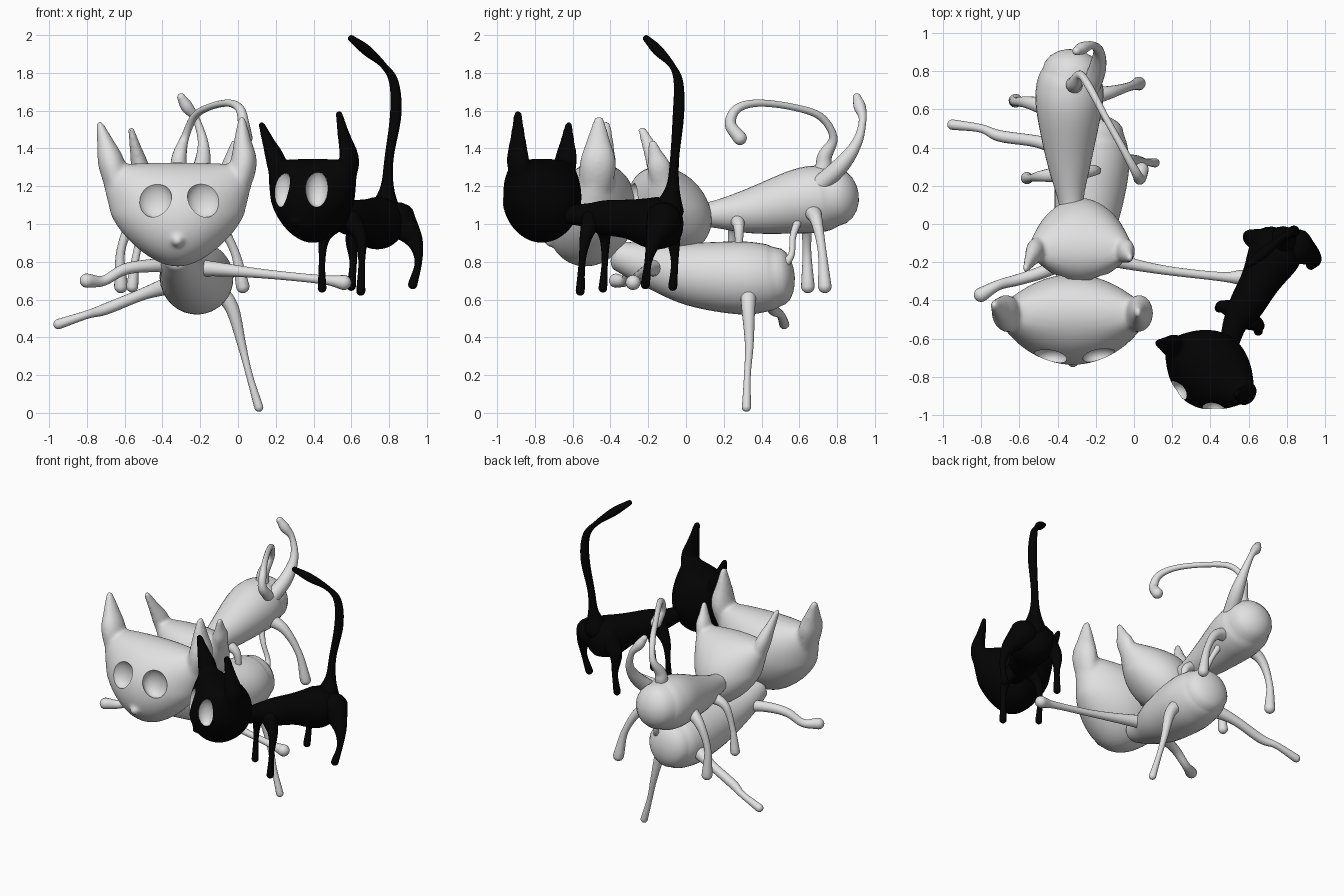
import bpy, bmesh, math
from mathutils import Vector, Matrix
from mathutils.bvhtree import BVHTree

if "Cube" in bpy.data.objects:
    bpy.data.objects.remove(bpy.data.objects["Cube"])


def material(name, v):
    m = bpy.data.materials.new(name)
    m.diffuse_color = (v, v, v, 1)
    m.use_nodes = True
    m.node_tree.nodes["Principled BSDF"].inputs["Base Color"].default_value = m.diffuse_color
    return m


WHITE = material("pale_grey_fur", 0.75)
BLACK = material("black_fur", 0.001)
EYE = material("pale_eye", 0.75)


def spline(pts, steps=6):
    """Catmull-Rom samples through (x, y, z, radius) points."""
    p = [Vector(q) for q in pts]
    p = [2 * p[0] - p[1]] + p + [2 * p[-1] - p[-2]]
    out = []
    for i in range(1, len(p) - 2):
        a, b, c, d = p[i - 1:i + 3]
        for s in range(steps):
            t = s / steps
            out.append(0.5 * (2 * b + (c - a) * t + (2 * a - 5 * b + 4 * c - d) * t * t
                              + (3 * b - a - 3 * c + d) * t ** 3))
    return out + [p[-2]]


def add_tube(bm, pts, sides=16, cap=1.0, stretch=Vector()):
    """Tapered tube with rounded ends; stretch widens it along one direction."""
    s = spline(pts)
    centres = [q.to_3d() for q in s]
    radii = [max(q[3], 0.005) for q in s]
    d0 = (centres[0] - centres[1]).normalized()
    d1 = (centres[-1] - centres[-2]).normalized()
    c0, c1, r0, r1 = centres[0], centres[-1], radii[0], radii[-1]
    for a in (18, 36, 54, 70, 85):
        h, k = cap * math.sin(math.radians(a)), math.cos(math.radians(a))
        centres.insert(0, c0 + d0 * h * r0)
        radii.insert(0, r0 * k)
        centres.append(c1 + d1 * h * r1)
        radii.append(r1 * k)
    prev, rings = None, []
    for i, c in enumerate(centres):
        d = (centres[min(i + 1, len(centres) - 1)] - centres[max(i - 1, 0)]).normalized()
        n = d.orthogonal().normalized() if prev is None else prev.rotation_difference(d) @ n
        prev = d
        b = d.cross(n)
        ring = []
        for j in range(sides):
            a = 2 * math.pi * j / sides
            off = radii[i] * (n * math.cos(a) + b * math.sin(a))
            ring.append(bm.verts.new(c + off + stretch * off.dot(stretch)))
        rings.append(ring)
    for r, q in zip(rings, rings[1:]):
        for j in range(sides):
            k = (j + 1) % sides
            bm.faces.new((r[j], r[k], q[k], q[j]))
    bm.faces.new(rings[0][::-1])
    bm.faces.new(rings[-1])


def make_object(name, bm, *mats):
    bmesh.ops.recalc_face_normals(bm, faces=bm.faces)
    me = bpy.data.meshes.new(name)
    bm.to_mesh(me)
    bm.free()
    for m in mats:
        me.materials.append(m)
    me.shade_smooth()
    ob = bpy.data.objects.new(name, me)
    bpy.context.collection.objects.link(ob)
    return ob


def tube(name, mat, *pts, sides=16, cap=1.0):
    bm = bmesh.new()
    add_tube(bm, pts, sides, cap)
    return make_object(name, bm, mat)


def head(name, mat, centre, zbot, ztop, W, D, angle, lean, tips, eye):
    """Round bowl rising to a straight ridge, with blended ears, nose and hollow eyes."""
    place = Matrix.Translation((*centre, 0)) @ Matrix.Rotation(math.radians(angle), 4, 'Z')
    H = ztop - zbot
    bm = bmesh.new()
    bmesh.ops.create_uvsphere(bm, u_segments=64, v_segments=48, radius=1)
    for v in bm.verts:
        u, f, w = v.co
        if w < 0:
            u *= 0.84 + 0.28 * w
        else:
            u *= (0.84 + 0.16 * w) / max(math.sqrt(max(1 - w * w, 0)), 0.36)
        z = w * H / 2
        v.co = place @ Vector((u * W, f * D * (1.02 - 0.2 * u * u) + lean * z, z + zbot + H / 2))
    bvh = BVHTree.FromBMesh(bm)
    fwd = place.to_3x3() @ Vector((0, 1, 0))

    def on_face(x, z):
        return bvh.ray_cast(place @ Vector((x, -2, z)), fwd)[0]

    # ears
    for side, tip in zip((-1, 1), tips):
        tip = Vector(tip)
        base = place @ Vector((side * 0.72 * W, lean * H * 0.25, ztop - 0.34 * H))
        mid = place @ Vector((side * 0.83 * W, lean * H * 0.5, ztop - 0.01))
        add_tube(bm, [(*base, 0.14 * W), (*mid, 0.17 * W),
                      (*mid.lerp(tip, 0.5), 0.11 * W), (*mid.lerp(tip, 0.93), 0.012 + 0.02 * W)],
                 stretch=fwd * 0.6)
    # nose
    nose = on_face(0, zbot + 0.25 * H)
    bmesh.ops.create_uvsphere(bm, u_segments=16, v_segments=10, radius=0.08 * W,
                              matrix=Matrix.Translation(nose))
    ob = make_object(name, bm, mat, EYE)
    m = ob.modifiers.new("blend", 'REMESH')
    m.mode, m.voxel_size, m.use_smooth_shade = 'VOXEL', 0.011, True
    m = ob.modifiers.new("soften", 'SMOOTH')
    m.factor, m.iterations = 0.5, 12
    # eye sockets: spacing, half width, half height, sideways shift
    cutters, frames = [], []
    for side in (-1, 1):
        spot = on_face(side * eye[0] + eye[3], zbot + 0.65 * H)
        fr = (Matrix.Translation(spot) @ place.to_3x3().to_4x4()
              @ Matrix.Diagonal((eye[1], 0.06, eye[2], 1)))
        cb = bmesh.new()
        bmesh.ops.create_uvsphere(cb, u_segments=32, v_segments=20, radius=1, matrix=fr)
        cut = make_object("eye_cutter", cb)
        cut.hide_render = True
        m = ob.modifiers.new("eye", 'BOOLEAN')
        m.operation, m.object, m.solver = 'DIFFERENCE', cut, 'EXACT'
        cutters.append(cut)
        frames.append(fr.inverted())
    dg = bpy.context.evaluated_depsgraph_get()
    me = bpy.data.meshes.new_from_object(ob.evaluated_get(dg))
    ob.modifiers.clear()
    ob.data = me
    me.materials.clear()
    me.materials.append(mat)
    me.materials.append(EYE)
    for p in me.polygons:
        p.material_index = int(any((f @ p.center).length < 1.004 for f in frames))
    me.shade_smooth()
    me.set_sharp_from_angle(angle=math.radians(45))
    for c in cutters:
        bpy.data.objects.remove(c)


# lower pale cat, sprawled
head("lower_cat_head", WHITE, (-0.32, -0.5), 0.775, 1.325, 0.42, 0.23, 0, 0.12,
     [(-0.735, -0.42, 1.54), (0.02, -0.46, 1.57)], (0.13, 0.09, 0.1, 0.01))
tube("lower_cat_body", WHITE, (-.32, -.35, .83, .08), (-.3, -.2, .785, .115), (-.25, .03, .735, .167),
     (-.22, .28, .715, .193), (-.215, .42, .715, .18), (-.21, .49, .72, .155), sides=32, cap=0.55)
tube("lower_cat_front_leg_left", WHITE, (-.28, -.15, .78, .045), (-.45, -.24, .78, .035),
     (-.6, -.29, .76, .03), (-.71, -.32, .7, .027), (-.8, -.37, .7, .038))
tube("lower_cat_front_leg_right", WHITE, (-.24, -.15, .77, .05), (-.1, -.19, .76, .037),
     (.15, -.24, .735, .024), (.45, -.275, .705, .024), (.56, -.28, .69, .04))
tube("lower_cat_back_leg_left", WHITE, (-.35, .38, .68, .05), (-.5, .43, .63, .032),
     (-.7, .46, .55, .03), (-.8, .5, .52, .022), (-.95, .52, .47, .027))
tube("lower_cat_back_leg_right", WHITE, (-.1, .33, .65, .045), (-.03, .33, .55, .036),
     (.02, .335, .36, .023), (.06, .325, .2, .018), (.11, .32, .03, .024))
tube("lower_cat_tail", WHITE, (-.13, .48, .75, .035), (-.15, .555, .83, .018), (-.2, .57, .95, .018),
     (-.27, .64, 1.12, .03), (-.31, .72, 1.28, .042), (-.31, .735, 1.36, .038), (-.28, .78, 1.46, .022),
     (-.23, .71, 1.57, .02), (-.15, .56, 1.62, .018), (-.05, .38, 1.64, .019),
     (.01, .27, 1.61, .024), (.03, .235, 1.53, .03), (.04, .285, 1.455, .037))

# upper pale cat, standing across it
head("upper_cat_head", WHITE, (-0.28, -0.085), 0.855, 1.305, 0.285, 0.21, 0, -0.25,
     [(-0.57, -0.24, 1.515), (-0.02, -0.18, 1.44)], (0.1, 0.06, 0.07, 0))
tube("upper_cat_body", WHITE, (-.31, 0, 1.05, .06), (-.33, .13, 1.05, .068), (-.34, .35, 1.07, .122),
     (-.34, .6, 1.12, .172), (-.335, .72, 1.135, .175), (-.325, .79, 1.145, .155), sides=32, cap=0.8)
tube("upper_cat_front_leg_left", WHITE, (-.38, .26, 1.03, .045), (-.49, .25, .98, .028),
     (-.54, .24, .83, .02), (-.56, .24, .67, .032))
tube("upper_cat_front_leg_right", WHITE, (-.3, .27, 1.03, .045), (-.21, .28, .98, .028),
     (-.19, .28, .86, .02), (-.19, .28, .7, .03))
tube("upper_cat_back_leg_left", WHITE, (-.42, .6, 1.1, .055), (-.55, .635, 1.02, .033),
     (-.62, .64, .86, .023), (-.62, .645, .67, .036))
tube("upper_cat_back_leg_right", WHITE, (-.26, .66, 1.08, .055), (-.12, .69, 1.02, .033),
     (-.02, .72, .86, .023), (.025, .735, .67, .036))
tube("upper_cat_tail", WHITE, (-.23, .7, 1.2, .05), (-.19, .82, 1.31, .045), (-.185, .905, 1.43, .028),
     (-.22, .935, 1.55, .02), (-.27, .92, 1.62, .032), (-.3, .905, 1.67, .022))

# black cat
head("black_cat_head", BLACK, (0.395, -0.763), 0.9, 1.345, 0.28, 0.203, -33, 0,
     [(0.12, -0.62, 1.54), (0.53, -0.89, 1.605)], (0.105, 0.06, 0.1, 0.025))
tube("black_cat_body", BLACK, (.5, -.62, 1.05, .05), (.53, -.52, 1.045, .065), (.58, -.44, 1.035, .09),
     (.66, -.3, 1.025, .105), (.73, -.17, 1.005, .138), (.765, -.1, 1.01, .13), sides=32, cap=0.55)
tube("black_cat_front_leg_left", BLACK, (.53, -.45, 1.02, .055), (.46, -.43, .93, .03),
     (.445, -.43, .8, .017), (.445, -.44, .66, .023))
tube("black_cat_front_leg_right", BLACK, (.6, -.5, 1.02, .055), (.65, -.53, .93, .033),
     (.655, -.55, .8, .018), (.65, -.56, .645, .024))
tube("black_cat_back_leg_left", BLACK, (.69, -.1, 1.03, .08), (.61, -.07, .93, .042),
     (.61, -.06, .8, .02), (.6, -.07, .67, .024))
tube("black_cat_back_leg_right", BLACK, (.85, -.12, 1.02, .095), (.935, -.17, .91, .045),
     (.955, -.2, .8, .02), (.925, -.215, .68, .025))
tube("black_cat_tail", BLACK, (.78, -.09, 1.08, .08), (.79, -.07, 1.2, .035), (.8, -.06, 1.35, .024),
     (.835, -.04, 1.58, .03), (.825, -.04, 1.75, .025), (.77, -.075, 1.84, .017),
     (.68, -.15, 1.92, .028), (.6, -.21, 1.982, .018))
